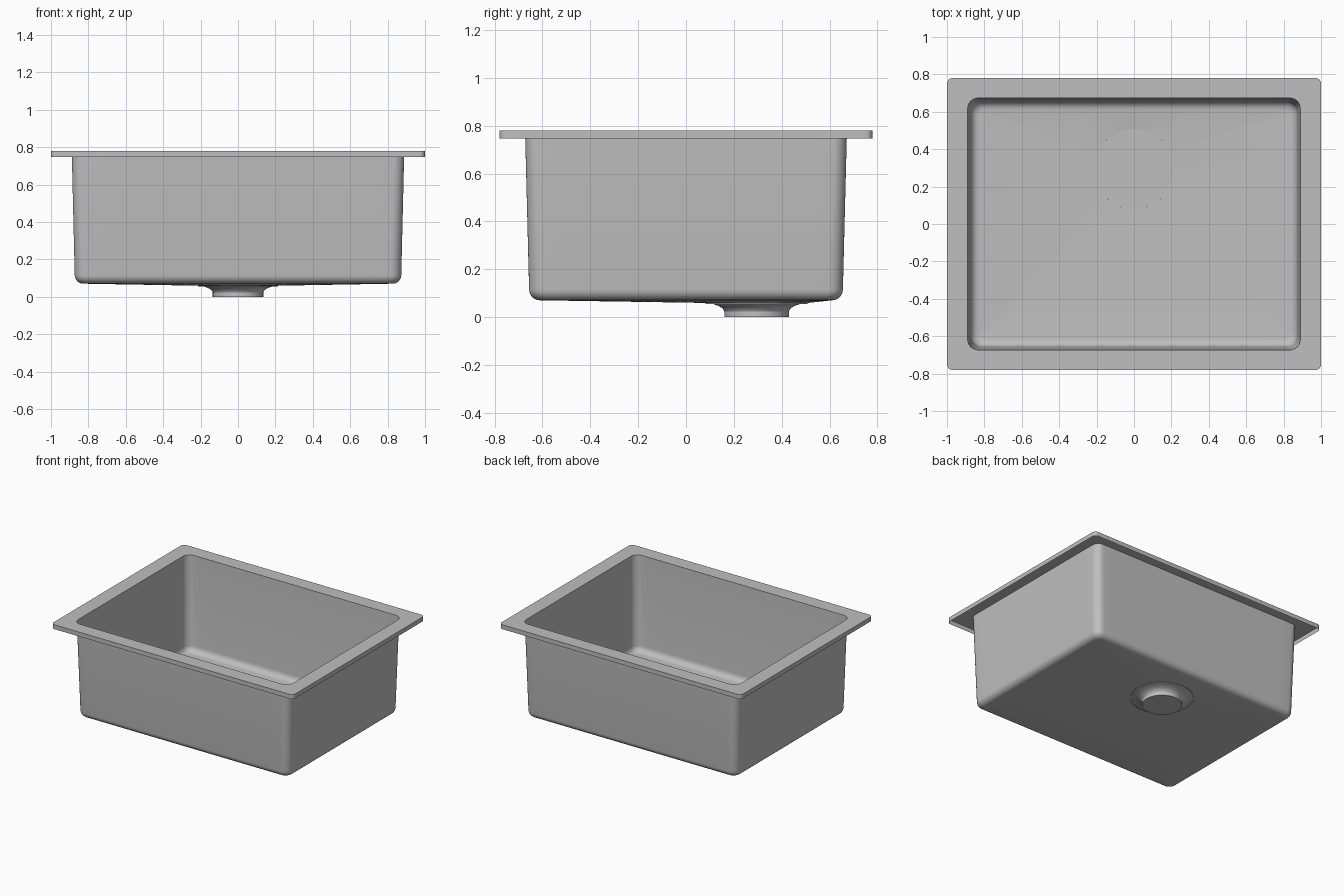
import bpy, bmesh, math
from mathutils import Vector

if "Cube" in bpy.data.objects:
    bpy.data.objects.remove(bpy.data.objects["Cube"])

CORNER, SIDE = 8, 16          # points per corner arc / per straight side
DRAIN = Vector((0, 0.295))    # drain centre

steel = bpy.data.materials.new("brushed_steel")
steel.diffuse_color = (0.52, 0.52, 0.52, 1)
steel.use_nodes = True
steel.node_tree.nodes["Principled BSDF"].inputs["Base Color"].default_value = steel.diffuse_color


def rect_loop(hx, hy, r, z):
    """Counter-clockwise rounded rectangle with extra points along the sides."""
    arcs = []
    for k, (sx, sy) in enumerate([(1, 1), (-1, 1), (-1, -1), (1, -1)]):
        c = Vector((sx * (hx - r), sy * (hy - r), z))
        angs = [math.pi / 2 * (k + i / CORNER) for i in range(CORNER + 1)]
        arcs.append([c + Vector((r * math.cos(a), r * math.sin(a), 0)) for a in angs])
    pts = []
    for k in range(4):
        a, b = arcs[k][-1], arcs[(k + 1) % 4][0]
        pts += arcs[k] + [a.lerp(b, i / SIDE) for i in range(1, SIDE)]
    return pts


def circle_loop(r, z, n=64):
    return [Vector((DRAIN.x + r * math.cos(2 * math.pi * i / n),
                    DRAIN.y + r * math.sin(2 * math.pi * i / n), z)) for i in range(n)]


def loft(name, loops, cap=False):
    """Skin consecutive loops of equal length, optionally closing the last."""
    bm = bmesh.new()
    rings = [[bm.verts.new(p) for p in loop] for loop in loops]
    n = len(rings[0])
    for a, b in zip(rings, rings[1:]):
        for i in range(n):
            j = (i + 1) % n
            bm.faces.new((a[i], a[j], b[j], b[i]))
    if cap:
        bm.faces.new(rings[-1])
    mesh = bpy.data.meshes.new(name)
    bm.to_mesh(mesh)
    bm.free()
    mesh.materials.append(steel)
    obj = bpy.data.objects.new(name, mesh)
    bpy.context.collection.objects.link(obj)
    bpy.ops.object.select_all(action='DESELECT')
    obj.select_set(True)
    bpy.context.view_layer.objects.active = obj
    bpy.ops.object.shade_smooth_by_angle(angle=math.radians(30))
    return obj


# Folded rim: down-turned lip and flat top flange
opening = rect_loop(0.889, 0.673, 0.055, 0.78)
loft("rim", [rect_loop(1, 0.78, 0.03, 0.747), rect_loop(1, 0.78, 0.03, 0.78), opening])

# Bowl: tapered walls, rounded bottom edge, floor falling towards the drain
R = 0.045
bowl = [opening]
for i in range(7):
    a = math.pi / 2 * i / 6
    inset = R * (1 - math.cos(a))
    bowl.append(rect_loop(0.873 - inset, 0.656 - inset, 0.06 - inset * 0.6,
                          0.115 - R * math.sin(a)))
edge = bowl[-1]
ring = []
for p in edge:
    d = (p.xy - DRAIN).normalized() * 0.215
    ring.append(Vector((DRAIN.x + d.x, DRAIN.y + d.y, 0.059)))
bowl += [[p.lerp(q, t) for p, q in zip(edge, ring)] for t in (0.33, 0.67)] + [ring]
loft("bowl", bowl)

# Drain outlet: flared collar into a short closed tube
flare = [(0.215, 0.059), (0.18, 0.054), (0.158, 0.046), (0.142, 0.036),
         (0.135, 0.024), (0.135, 0.0)]
loft("drain_outlet", [circle_loop(r, z) for r, z in flare], cap=True)

# Flat drain cover set into the floor
loft("drain_cover", [circle_loop(0.213, 0.055), circle_loop(0.213, 0.061)], cap=True)
